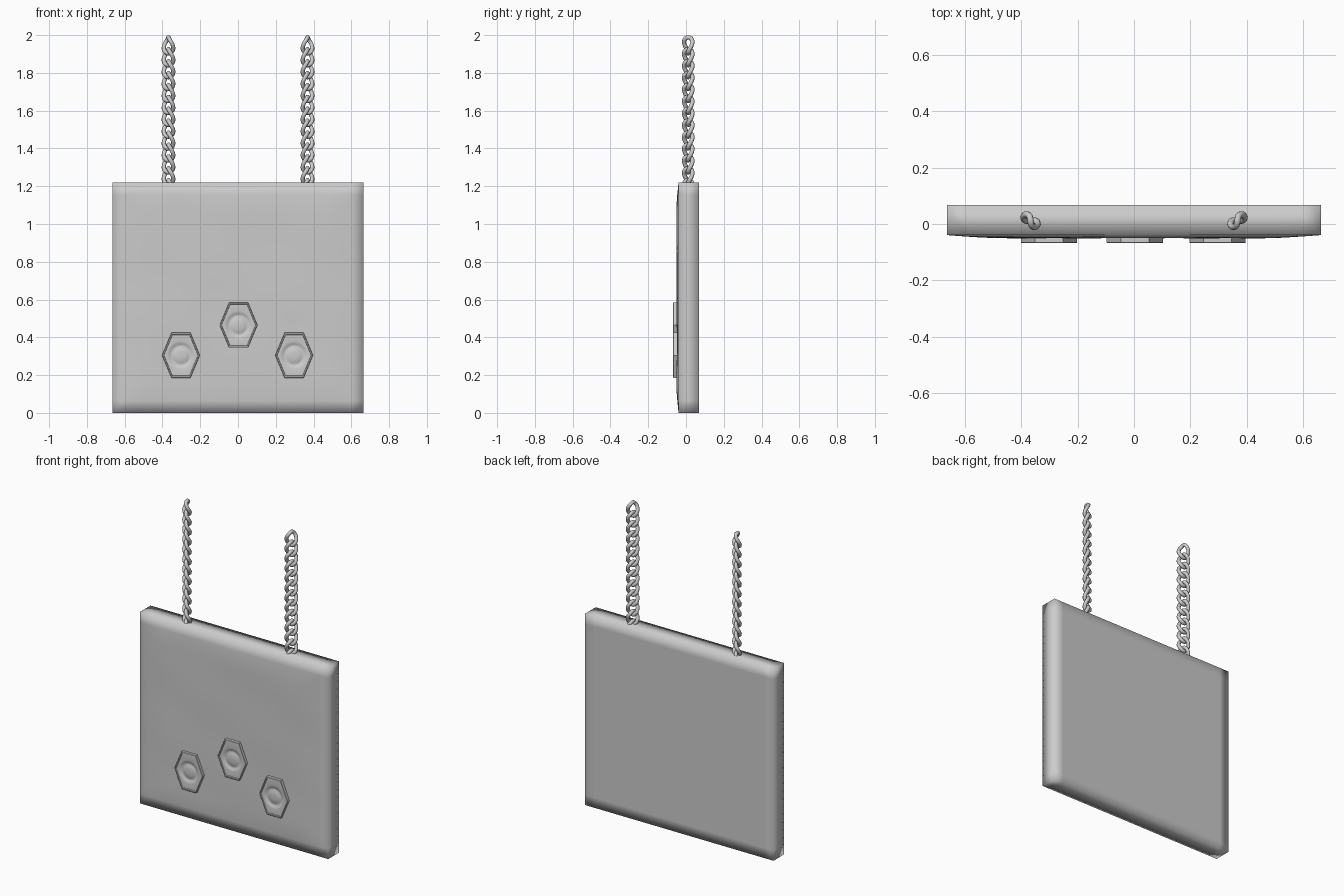
import bpy, bmesh, math

if "Cube" in bpy.data.objects:
    bpy.data.objects.remove(bpy.data.objects["Cube"])


def link_mesh(name, bm):
    bmesh.ops.recalc_face_normals(bm, faces=bm.faces)
    me = bpy.data.meshes.new(name)
    bm.to_mesh(me)
    bm.free()
    ob = bpy.data.objects.new(name, me)
    bpy.context.collection.objects.link(ob)
    return ob


def smooth(ob, angle=None):
    bpy.ops.object.select_all(action='DESELECT')
    ob.select_set(True)
    bpy.context.view_layer.objects.active = ob
    if angle is None:
        bpy.ops.object.shade_smooth()
    else:
        bpy.ops.object.shade_smooth_by_angle(angle=math.radians(angle))


# Hanging panel: flat back, softly pillowed and slightly uneven front
HALF_W, HEIGHT, BACK = 0.665, 1.22, 0.068


def axis(lo, hi, n, margin=0.065):
    a, b = lo + margin, hi - margin
    return [lo] + [a + (b - a) * i / n for i in range(n + 1)] + [hi]


def front_y(x, z):
    edge_x = max(0, abs(x) - 0.48) / (HALF_W - 0.48)
    edge_z = max(0, abs(z - HEIGHT / 2) - 0.48) / (HEIGHT / 2 - 0.48)
    fall = max(edge_x, edge_z) ** 1.3
    lumps = 0.0015 * math.sin(9 * x + 4 * z) * math.cos(11 * z - 3 * x)
    return -0.0495 + 0.010 * fall + lumps * (1 - min(1, fall))


xs, zs = axis(-HALF_W, HALF_W, 24), axis(0, HEIGHT, 22)
bm = bmesh.new()
grid = [[bm.verts.new((x, front_y(x, z), z)) for x in xs] for z in zs]
for r0, r1 in zip(grid, grid[1:]):
    for i in range(len(xs) - 1):
        bm.faces.new((r0[i], r0[i + 1], r1[i + 1], r1[i]))
ext = bmesh.ops.extrude_face_region(bm, geom=list(bm.faces), use_keep_orig=True)
for v in ext['geom']:
    if isinstance(v, bmesh.types.BMVert):
        v.co.y = BACK
smooth(link_mesh("hanging_panel", bm))

# Hexagonal medallions: raised rim, round dish and a low central boss
HEX = [(0.1, 0), (0.05, 0.12), (-0.05, 0.12), (-0.1, 0), (-0.05, -0.12), (0.05, -0.12)]
STEPS = 8
hex_pts = [(a[0] + (b[0] - a[0]) * i / STEPS, a[1] + (b[1] - a[1]) * i / STEPS)
           for a, b in zip(HEX, HEX[1:] + HEX[:1]) for i in range(STEPS)]


def medallion(name, cx, cz):
    bm = bmesh.new()
    # (size, depth) for hexagonal loops, then (radius, depth) for round ones
    loops = [[(px * s, y, pz * s) for px, pz in hex_pts] for s, y in
             [(1, -0.040), (1, -0.066), (0.98, -0.068), (0.92, -0.068),
              (0.90, -0.0635), (0.86, -0.0635)]]
    angles = [math.atan2(pz, px) for px, pz in hex_pts]
    loops += [[(r * math.cos(a), y, r * math.sin(a)) for a in angles] for r, y in
              [(0.073, -0.0635), (0.066, -0.062), (0.057, -0.057), (0.05, -0.055),
               (0.042, -0.057), (0.034, -0.060), (0.02, -0.062), (0.008, -0.0625)]]
    rings = [[bm.verts.new((cx + x, y, cz + z)) for x, y, z in lp] for lp in loops]
    n = len(hex_pts)
    for a, b in zip(rings, rings[1:]):
        for i in range(n):
            j = (i + 1) % n
            bm.faces.new((a[i], a[j], b[j], b[i]))
    bm.faces.new(rings[-1])
    bm.faces.new(rings[0])
    smooth(link_mesh(name, bm), 35)


medallion("medallion_left", -0.302, 0.305)
medallion("medallion_middle", 0.003, 0.465)
medallion("medallion_right", 0.297, 0.305)

# Curb chains: identical oval links, each twisted about the vertical axis
WIRE, HALF_LINK, HALF_LINK_W, LINKS = 0.0115, 0.043, 0.029, 13
PITCH = 2 * (HALF_LINK - WIRE)


def chain(name, side):
    cu = bpy.data.curves.new(name, 'CURVE')
    cu.dimensions = '3D'
    cu.bevel_depth = WIRE
    cu.bevel_resolution = 2
    for k in range(LINKS):
        cz = 2.0 - WIRE - HALF_LINK - k * PITCH
        sp = cu.splines.new('POLY')
        n = 24
        sp.points.add(n - 1)
        sp.use_cyclic_u = True
        for i in range(n):
            t = 2 * math.pi * i / n
            z = HALF_LINK * math.sin(t)
            u = HALF_LINK_W * math.cos(t)
            phi = math.radians(38 + 48 * z / HALF_LINK)
            sp.points[i].co = (side * (0.368 + u * math.cos(phi)),
                               0.012 + u * math.sin(phi), cz + z, 1)
        sp.use_smooth = True
    ob = bpy.data.objects.new(name, cu)
    bpy.context.collection.objects.link(ob)
    bpy.ops.object.select_all(action='DESELECT')
    ob.select_set(True)
    bpy.context.view_layer.objects.active = ob
    bpy.ops.object.convert(target='MESH')
    smooth(bpy.context.view_layer.objects.active)


chain("chain_left", -1)
chain("chain_right", 1)
